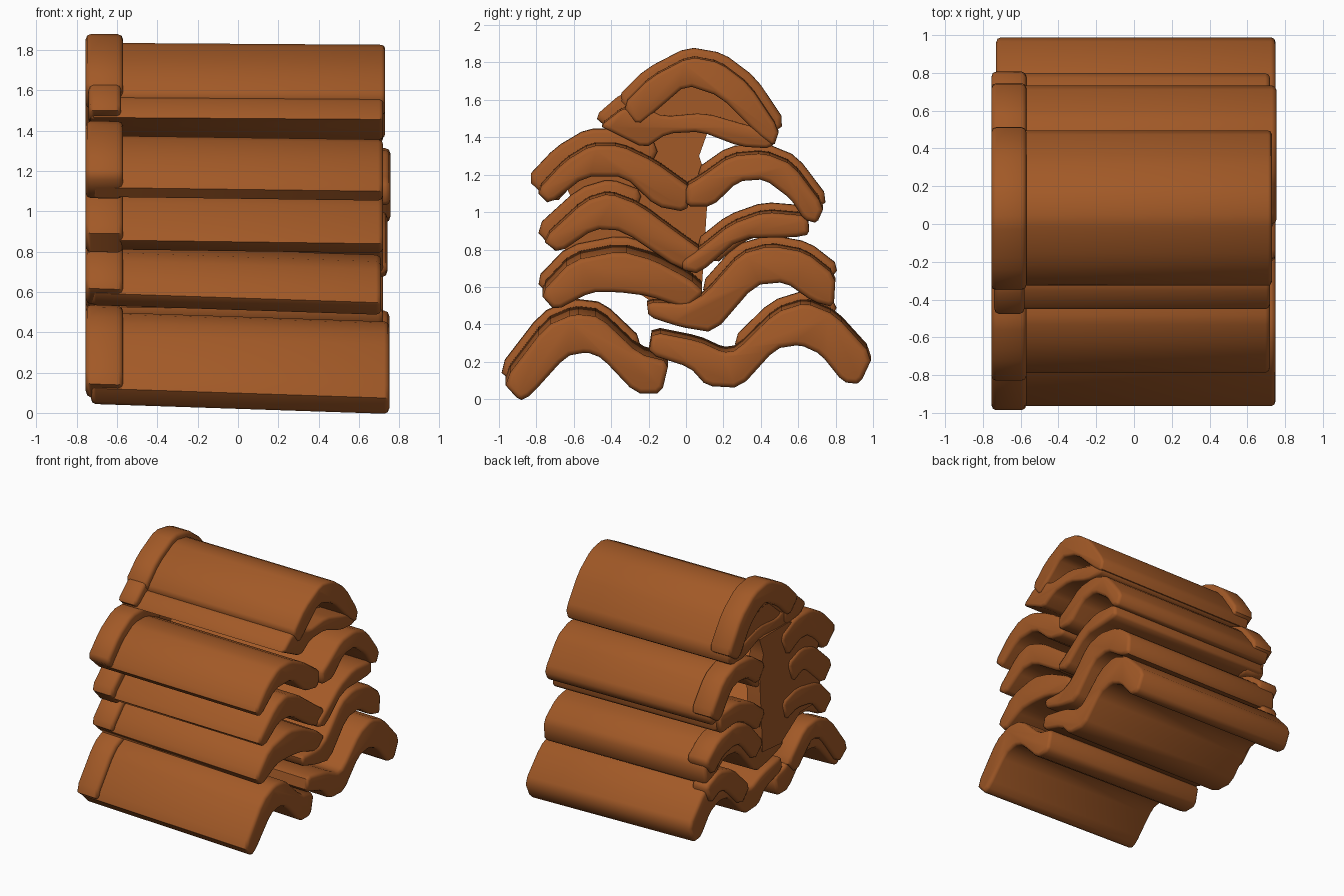
import bpy, bmesh, math
from mathutils import Vector

clay = bpy.data.materials.new("terracotta")
clay.diffuse_color = (0.36, 0.10, 0.02, 1)


def soften(pts, k=0.17):
    # cut each corner of a closed outline
    out = []
    for i, p in enumerate(pts):
        a, b = Vector(pts[i - 1]), Vector(pts[(i + 1) % len(pts)])
        p = Vector(p)
        out += [p.lerp(a, k), p.lerp(b, k)]
    return out


def extrude(name, pts, x0, x1, drop=0.0, bevel=0.025):
    # run a (y, z) outline along x; drop lifts the left end
    me = bpy.data.meshes.new(name)
    bm = bmesh.new()
    rings = []
    for x in (x0, x1):
        lift = drop * (0.75 - x) / 1.5
        rings.append([bm.verts.new((x, p[0], p[1] + lift)) for p in pts])
    n = len(pts)
    for i in range(n):
        j = (i + 1) % n
        bm.faces.new((rings[0][i], rings[0][j], rings[1][j], rings[1][i]))
    bm.faces.new(rings[0])
    bm.faces.new(rings[1])
    bmesh.ops.recalc_face_normals(bm, faces=bm.faces[:])
    if bevel:
        rim = [e for e in bm.edges if abs(e.verts[0].co.x - e.verts[1].co.x) < 1e-5]
        bmesh.ops.bevel(bm, geom=rim, offset=bevel, segments=2, profile=0.5,
                        affect='EDGES', clamp_overlap=True)
    bm.to_mesh(me)
    bm.free()
    me.materials.append(clay)
    ob = bpy.data.objects.new(name, me)
    bpy.context.collection.objects.link(ob)
    bpy.context.view_layer.objects.active = ob
    ob.select_set(True)
    bpy.ops.object.shade_smooth_by_angle(angle=math.radians(50))
    ob.select_set(False)
    return ob


def offset(top, d):
    # push the upper line outward along its normals
    out = []
    for i, p in enumerate(top):
        a = Vector(top[max(i - 1, 0)])
        b = Vector(top[min(i + 1, len(top) - 1)])
        t = (b - a).normalized()
        out.append((p[0] - t.y * d, p[1] + t.x * d))
    return out


def tile(name, top, bottom, x1, drop, rim, skip=(0, 0), collar_x=-0.57):
    # body plus raised collar over the arched part (skip trims flange points)
    extrude(name, soften(top + bottom), -0.73, x1, drop)
    t = top[skip[0]:len(top) - skip[1]]
    under = offset(t, -0.13)[::-1]
    extrude(name + "_collar", soften(offset(t, rim) + under), -0.755, collar_x, drop)


# bottom row
tile("row1_left_tile",
     [(-0.98, 0.09), (-0.75, 0.39), (-0.60, 0.455), (-0.46, 0.44), (-0.25, 0.24), (-0.09, 0.20)],
     [(-0.13, 0.03), (-0.27, 0.03), (-0.45, 0.22), (-0.53, 0.25), (-0.64, 0.23), (-0.83, 0.02), (-0.89, -0.01)],
     0.75, 0.05, 0.035, (0, 1))
tile("row1_right_tile",
     [(-0.18, 0.36), (0.07, 0.31), (0.20, 0.25), (0.27, 0.26), (0.48, 0.465), (0.64, 0.515), (0.80, 0.45), (1.0, 0.23)],
     [(0.93, 0.08), (0.84, 0.09), (0.72, 0.24), (0.61, 0.29), (0.48, 0.27), (0.29, 0.06), (0.11, 0.07),
      (0.02, 0.17), (-0.20, 0.24)],
     0.75, 0.03, 0.04, (3, 1), -0.61)
# second row
tile("row2_left_tile",
     [(-0.78, 0.56), (-0.61, 0.74), (-0.35, 0.79), (-0.17, 0.74), (0.02, 0.64), (0.10, 0.57)],
     [(0.0, 0.48), (-0.20, 0.55), (-0.36, 0.57), (-0.51, 0.57), (-0.70, 0.47)],
     0.71, 0.05, 0.04, (0, 2))
tile("row2_right_tile",
     [(-0.21, 0.52), (0.0, 0.51), (0.10, 0.56), (0.29, 0.775), (0.45, 0.82), (0.64, 0.785), (0.80, 0.66)],
     [(0.79, 0.49), (0.68, 0.52), (0.53, 0.625), (0.37, 0.61), (0.15, 0.355), (-0.03, 0.385), (-0.20, 0.44)],
     0.72, 0.02, 0.04, (2, 0))
# third row
tile("row3_left_tile",
     [(-0.77, 0.85), (-0.54, 1.06), (-0.41, 1.10), (-0.25, 1.04), (0.0, 0.855), (0.08, 0.80)],
     [(0.07, 0.71), (-0.03, 0.69), (-0.34, 0.90), (-0.49, 0.91), (-0.68, 0.78)],
     0.72, 0.02, 0.06, (0, 2))
tile("row3_right_tile",
     [(-0.02, 0.74), (0.07, 0.80), (0.24, 0.935), (0.42, 1.0), (0.65, 0.98)],
     [(0.66, 0.88), (0.58, 0.865), (0.29, 0.86), (0.07, 0.67), (-0.02, 0.69)],
     0.74, 0.02, 0.035, (1, 0))
# fourth row
tile("row4_left_tile",
     [(-0.80, 1.11), (-0.65, 1.27), (-0.51, 1.355), (-0.35, 1.355), (-0.17, 1.27), (0.04, 1.12)],
     [(0.0, 1.0), (-0.16, 1.03), (-0.33, 1.19), (-0.54, 1.19), (-0.73, 1.04)],
     0.72, 0.02, 0.075, (0, 1))
tile("row4_right_tile",
     [(0.0, 1.14), (0.07, 1.18), (0.24, 1.30), (0.42, 1.315), (0.57, 1.255), (0.74, 1.03)],
     [(0.70, 0.94), (0.63, 0.96), (0.56, 1.07), (0.42, 1.175), (0.28, 1.165), (0.14, 1.03), (0.0, 1.03)],
     0.755, 0.02, 0.035, (1, 0))
# top arch with its closing tile and recessed filling
tile("ridge_tile",
     [(-0.34, 1.57), (-0.19, 1.72), (0.02, 1.83), (0.18, 1.80), (0.34, 1.68), (0.50, 1.44)],
     [(0.47, 1.35), (0.38, 1.42), (0.18, 1.62), (0.0, 1.68), (-0.15, 1.55), (-0.26, 1.46)],
     0.73, 0.01, 0.045)
extrude("ridge_lower_tile",
        soften([(-0.46, 1.46), (-0.33, 1.56), (-0.22, 1.56), (-0.12, 1.51), (0.10, 1.53), (0.34, 1.46), (0.49, 1.44),
                (0.46, 1.34), (0.29, 1.35), (0.08, 1.43), (-0.10, 1.42), (-0.22, 1.34), (-0.40, 1.43)]),
        -0.73, 0.72, 0.01)
extrude("ridge_lower_collar",
        soften([(-0.49, 1.51), (-0.34, 1.64), (-0.20, 1.64), (-0.20, 1.42), (-0.41, 1.44)]), -0.74, -0.58)
extrude("ridge_filling",
        [(-0.25, 1.46), (0.0, 1.72), (0.18, 1.66), (0.40, 1.42)], -0.72, 0.5, 0, 0)
# end wall closing the left half of the stack
extrude("end_wall",
        [(-0.62, 0.66), (-0.40, 0.66), (-0.15, 0.50), (0.08, 0.52), (0.12, 1.15), (0.07, 1.30), (0.12, 1.44),
         (-0.25, 1.44), (-0.55, 1.32), (-0.66, 1.18), (-0.58, 1.0), (-0.66, 0.86)],
        -0.74, -0.62, 0, 0)
